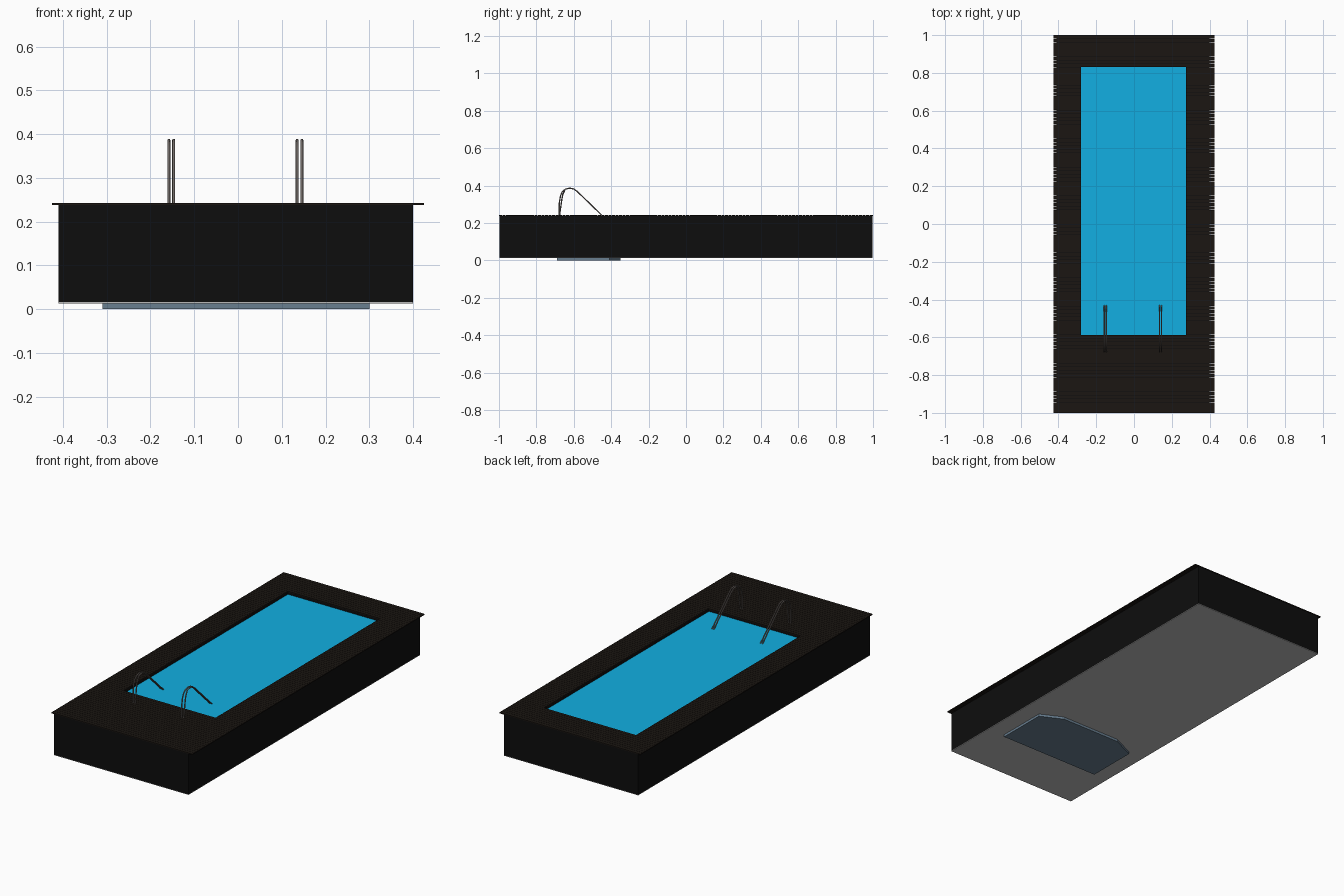
import bpy, bmesh

if "Cube" in bpy.data.objects:
    bpy.data.objects.remove(bpy.data.objects["Cube"])


def material(name, rgb):
    m = bpy.data.materials.new(name)
    m.diffuse_color = (*rgb, 1)
    m.use_nodes = True
    m.node_tree.nodes["Principled BSDF"].inputs["Base Color"].default_value = m.diffuse_color
    return m


BLACK = material("black_cladding", (0.004, 0.004, 0.004))
WOOD = material("dark_wood", (0.011, 0.008, 0.006))
BLUE = material("water_blue", (0.006, 0.43, 0.76))
GREY = material("floor_grey", (0.5, 0.5, 0.5))
STEP = material("step_slate", (0.14, 0.21, 0.28))
STEEL = material("rail_steel", (0.16, 0.14, 0.13))

# Pool opening
PX0, PX1, PY0, PY1 = -0.28, 0.275, -0.59, 0.83


def finish(name, bm, mat):
    bmesh.ops.recalc_face_normals(bm, faces=bm.faces)
    me = bpy.data.meshes.new(name)
    bm.to_mesh(me)
    bm.free()
    me.materials.append(mat)
    ob = bpy.data.objects.new(name, me)
    bpy.context.collection.objects.link(ob)
    return ob


def add_prism(bm, outline, z0, z1):
    face = bm.faces.new([bm.verts.new((x, y, z0)) for x, y in outline])
    top = bmesh.ops.extrude_face_region(bm, geom=[face], use_keep_orig=True)["geom"]
    for v in top:
        if isinstance(v, bmesh.types.BMVert):
            v.co.z = z1


def rect(x0, x1, y0, y1):
    return [(x0, y0), (x1, y0), (x1, y1), (x0, y1)]


# Outer walls: rectangular ring around the pool
bm = bmesh.new()
loops = [[bm.verts.new((x, y, z)) for x, y in outline]
         for outline, z in ((rect(-0.41, 0.40, -0.998, 0.998), 0.016),
                            (rect(-0.41, 0.40, -0.998, 0.998), 0.238),
                            (rect(PX0, PX1, PY0, PY1), 0.238),
                            (rect(PX0, PX1, PY0, PY1), 0.016))]
for k in range(4):
    a, b = loops[k], loops[(k + 1) % 4]
    for i in range(4):
        j = (i + 1) % 4
        bm.faces.new((a[i], a[j], b[j], b[i]))
finish("pool_walls", bm, BLACK)

# Base plate
bm = bmesh.new()
add_prism(bm, rect(-0.41, 0.40, -0.998, 0.998), 0.013, 0.016)
finish("base_plate", bm, GREY)

# Deck planks, split where they meet the pool
bm = bmesh.new()
count = 106
pitch = 2 / count
for i in range(count):
    y0 = -1 + i * pitch
    y1 = y0 + pitch - (0.0016 if i < count - 1 else 0)
    spans = [(-0.425, 0.425)]
    if PY0 - 0.005 < (y0 + y1) / 2 < PY1:
        spans = [(-0.425, PX0), (PX1, 0.425)]
    for x0, x1 in spans:
        add_prism(bm, rect(x0, x1, y0, y1), 0.238, 0.243)
finish("deck_planks", bm, WOOD)

# Water
bm = bmesh.new()
add_prism(bm, rect(PX0, PX1, PY0, PY1), 0.018, 0.226)
finish("water", bm, BLUE)

# Underwater steps with a chamfered front edge
bm = bmesh.new()
for i in range(3):
    d = i * 0.075
    add_prism(bm, [(-0.31, -0.69), (0.30, -0.69), (0.30, -0.41 - d),
                   (0.18, -0.35 - d), (-0.18, -0.35 - d), (-0.31, -0.41 - d)],
              i * 0.06, i * 0.06 + 0.06)
finish("pool_steps", bm, STEP)


# Handrails: pairs of thin bent tubes
def rail(name, x, points):
    cu = bpy.data.curves.new(name, "CURVE")
    cu.dimensions = "3D"
    cu.bevel_depth = 0.0034
    cu.bevel_resolution = 2
    cu.use_fill_caps = True
    sp = cu.splines.new("POLY")
    sp.points.add(len(points) - 1)
    for p, (y, z) in zip(sp.points, points):
        p.co = (x, y, z, 1)
    cu.materials.append(STEEL)
    ob = bpy.data.objects.new(name, cu)
    bpy.context.collection.objects.link(ob)


ARCH = [(-0.671, 0.345), (-0.662, 0.366), (-0.645, 0.381), (-0.622, 0.386),
        (-0.600, 0.382), (-0.580, 0.367), (-0.40, 0.193)]
for side, cx in (("left", -0.1525), ("right", 0.1405)):
    rail(side + "_handrail_outer", cx - 0.0055, [(-0.677, 0.235), (-0.677, 0.31)] + ARCH)
    rail(side + "_handrail_inner", cx + 0.0055, [(-0.677, 0.235), (-0.664, 0.325)] + [(-0.659, 0.352)] + ARCH[2:])
